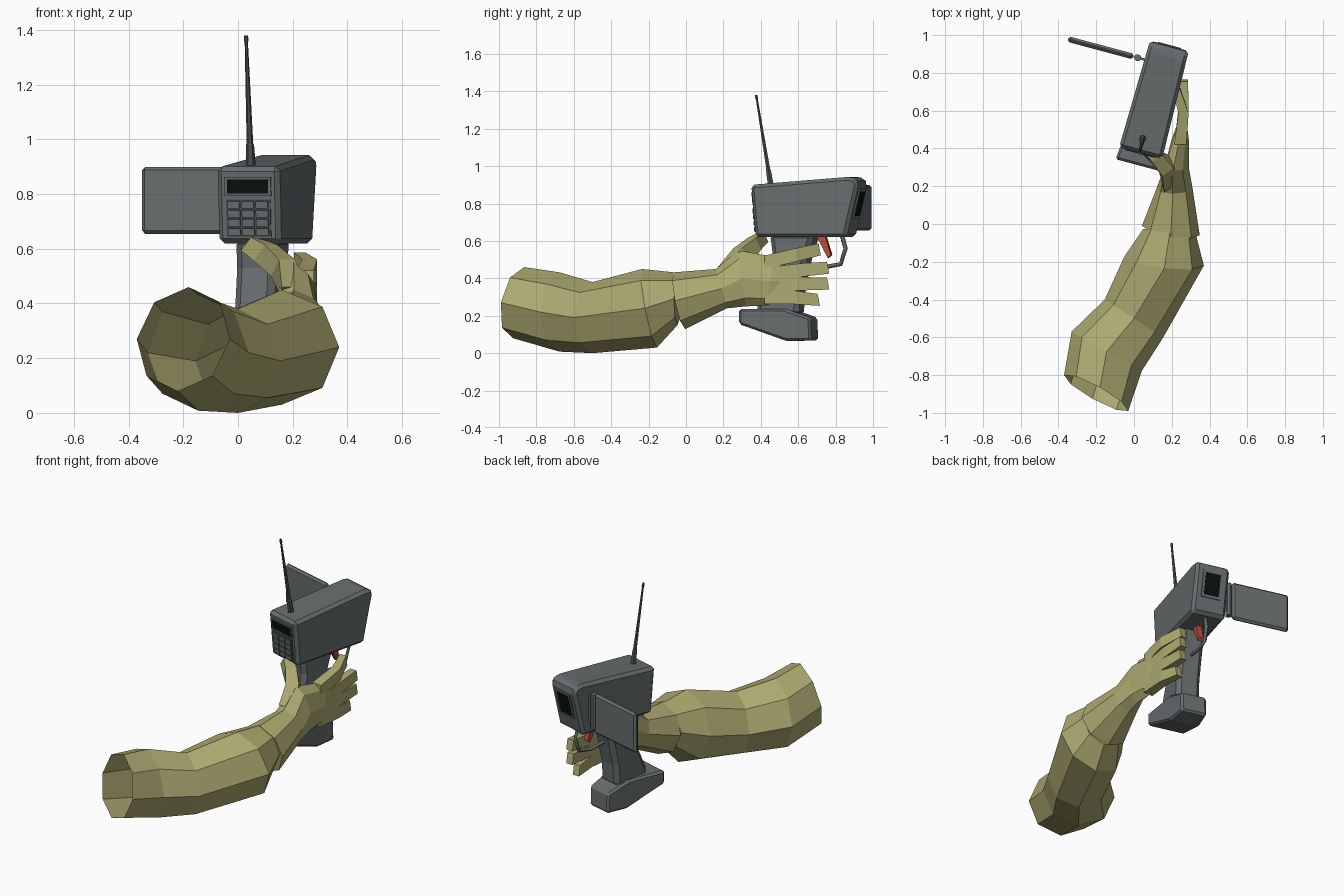
import bpy, bmesh, math
from mathutils import Vector, Matrix

if "Cube" in bpy.data.objects:
    bpy.data.objects.remove(bpy.data.objects["Cube"])

# Device frame: local x = across, local y = forward, turned 15 degrees clockwise
DEV = Matrix.Translation((0.035, 0.375, 0)) @ Matrix.Rotation(math.radians(-15), 4, 'Z')
WORLD = Matrix.Identity(4)


def material(name, rgb):
    m = bpy.data.materials.new(name)
    m.diffuse_color = (*rgb, 1)
    m.use_nodes = True
    m.node_tree.nodes["Principled BSDF"].inputs["Base Color"].default_value = m.diffuse_color
    return m


OLIVE = material("olive_skin", (0.42, 0.40, 0.165))
GREY = material("casing_grey", (0.135, 0.155, 0.158))
DARK = material("dark_grey", (0.075, 0.085, 0.088))
BLACK = material("black_glass", (0.004, 0.005, 0.005))
RED = material("trigger_red", (0.48, 0.07, 0.045))


def finish(name, bm, mat, matrix, bevel=0):
    bmesh.ops.recalc_face_normals(bm, faces=bm.faces)
    me = bpy.data.meshes.new(name)
    bm.to_mesh(me)
    bm.free()
    me.materials.append(mat)
    ob = bpy.data.objects.new(name, me)
    bpy.context.collection.objects.link(ob)
    ob.matrix_world = matrix
    if bevel:
        b = ob.modifiers.new("chamfer", 'BEVEL')
        b.width, b.segments, b.limit_method = bevel, 1, 'ANGLE'
        b.angle_limit = math.radians(40)
    return ob


def loft(name, sections, n, mat, matrix=WORLD, start=True, end=True):
    """Skin rings; each section is (centre, side half-vector, up half-vector or height)."""
    bm = bmesh.new()
    rings = []
    phase, grow = (math.pi / 4, math.sqrt(2)) if n == 4 else (0, 1)
    for c, side, up in sections:
        s = Vector((*side, 0)) if len(side) == 2 else Vector(side)
        u = Vector(up) if isinstance(up, tuple) else Vector((0, 0, up))
        rings.append([bm.verts.new(Vector(c) + grow * (s * math.cos(a) + u * math.sin(a)))
                      for a in (phase + i * math.tau / n for i in range(n))])
    for a, b in zip(rings, rings[1:]):
        for i in range(n):
            j = (i + 1) % n
            bm.faces.new((a[i], a[j], b[j], b[i]))
    if start:
        bm.faces.new(rings[0])
    if end:
        bm.faces.new(rings[-1])
    return finish(name, bm, mat, matrix)


def prism(name, profile, width, mat, bevel=0):
    """Side profile (forward, z) extruded across; width is a half-width function of (forward, z)."""
    bm = bmesh.new()
    sides = [[bm.verts.new((s * width(v, z), v, z)) for v, z in profile] for s in (-1, 1)]
    bm.faces.new(sides[0])
    bm.faces.new(sides[1])
    for i in range(len(profile)):
        j = (i + 1) % len(profile)
        bm.faces.new((sides[0][i], sides[0][j], sides[1][j], sides[1][i]))
    return finish(name, bm, mat, DEV, bevel)


def box(name, centre, size, mat, tilt=0, bevel=0):
    bm = bmesh.new()
    bmesh.ops.create_cube(bm, size=1)
    bmesh.ops.scale(bm, vec=size, verts=bm.verts)
    m = DEV @ Matrix.Translation(centre) @ Matrix.Rotation(tilt, 4, 'X')
    return finish(name, bm, mat, m, bevel)


# Sleeve: open eight-sided forearm
loft("forearm", [
    ((-0.20, -0.895, 0.27), (0.17, -0.095), (0.02, 0.03, 0.19)),
    ((-0.145, -0.675, 0.22), (0.185, -0.105), 0.212),
    ((0.00, -0.50, 0.19), (0.155, -0.10), 0.19),
    ((0.16, -0.195, 0.24), (0.21, -0.025), (0, -0.04, 0.21)),
    ((0.19, -0.045, 0.29), (0.14, -0.02), 0.14)], 8, OLIVE, start=False)

# Hand: cuff, wrist and flat palm
loft("hand", [
    ((0.195, -0.035, 0.28), (0.153, -0.025), (0, -0.03, 0.152)),
    ((0.215, 0.19, 0.345), (0.095, 0.0), (-0.01, -0.03, 0.105)),
    ((0.225, 0.30, 0.40), (0.065, 0.0), (-0.02, -0.02, 0.15)),
    ((0.245, 0.45, 0.385), (0.045, 0.0), (0, 0.02, 0.13)),
    ((0.252, 0.51, 0.385), (0.03, 0.0), (0, 0.02, 0.11))], 8, OLIVE)

# Fingers: name, root z, tip y, tip z, tip x
for name, z0, y1, z1, x1 in (("index_finger", 0.485, 0.715, 0.555, 0.225),
                             ("middle_finger", 0.42, 0.76, 0.457, 0.265),
                             ("ring_finger", 0.36, 0.76, 0.372, 0.265),
                             ("little_finger", 0.30, 0.71, 0.285, 0.255)):
    ym, zm = (0.42 + y1) / 2 + 0.02, (z0 + z1) / 2 + 0.005
    loft(name, [((0.245, 0.42, z0), (0.032, 0), 0.036),
                ((0.262, ym, zm), (0.027, 0), 0.036),
                ((x1, y1, z1), (0.021, 0), (0, -0.006, 0.032))], 4, OLIVE)

# Thumb wrapping behind the grip
loft("thumb", [((0.20, 0.24, 0.44), (0.04, 0.02), (0.0, -0.05, 0.02)),
               ((0.165, 0.31, 0.53), (0.03, 0.022), (0.015, -0.035, 0.03)),
               ((0.10, 0.365, 0.585), (0.022, 0.022), (0.02, -0.015, 0.03)),
               ((0.045, 0.41, 0.618), (0.016, 0.02), (0.018, -0.01, 0.024))], 4, OLIVE)

# Main casing
prism("casing", [(0, 0.90), (0.53, 0.942), (0.575, 0.936), (0.592, 0.905), (0.525, 0.62), (0.025, 0.62)],
      lambda v, z: 0.118 - 0.012 * v / 0.6, GREY, 0.02)

# Grip and weighted foot
prism("grip", [(0.09, 0.64), (0.105, 0.53), (0.08, 0.40), (0.02, 0.26), (0.02, 0.2),
               (0.25, 0.2), (0.26, 0.34), (0.295, 0.50), (0.34, 0.64)],
      lambda v, z: 0.074, GREY, 0.025)
prism("grip_foot", [(-0.065, 0.237), (0.18, 0.237), (0.32, 0.19), (0.325, 0.068),
                    (0.19, 0.065), (-0.065, 0.155)],
      lambda v, z: 0.12 - 0.04 * (v + 0.065) / 0.39, GREY, 0.012)

# Trigger and its guard
prism("trigger", [(0.335, 0.63), (0.385, 0.63), (0.418, 0.525), (0.40, 0.51)], lambda v, z: 0.016, RED)
cu = bpy.data.curves.new("trigger_guard", 'CURVE')
cu.dimensions, cu.bevel_depth, cu.bevel_resolution = '3D', 0.012, 0
cu.use_fill_caps = True
guard_path = [(0.475, 0.63), (0.495, 0.56), (0.468, 0.476), (0.38, 0.46), (0.27, 0.48)]
sp = cu.splines.new('POLY')
sp.points.add(len(guard_path) - 1)
for p, (v, z) in zip(sp.points, guard_path):
    p.co = (0, v, z, 1)
cu.materials.append(GREY)
guard = bpy.data.objects.new("trigger_guard", cu)
bpy.context.collection.objects.link(guard)
guard.matrix_world = DEV

# Rear panel: display and keypad
TILT = 0.089
rear = lambda z: 0.025 * (0.90 - z) / 0.28
box("display_frame", (0, rear(0.828), 0.828), (0.175, 0.012, 0.07), GREY, TILT)
box("display", (0, rear(0.828) - 0.005, 0.828), (0.155, 0.008, 0.052), BLACK, TILT)
box("keypad_plate", (0, rear(0.712), 0.712), (0.168, 0.01, 0.138), DARK, TILT)
for row in range(4):
    for col in range(3):
        z = 0.761 - row * 0.033
        box(f"key_{row}_{col}", ((col - 1) * 0.053, rear(z) - 0.006, z), (0.046, 0.012, 0.026), GREY, TILT)

# Front window
front = lambda z: 0.525 + 0.067 * (z - 0.62) / 0.285
box("window_frame", (0, front(0.80), 0.80), (0.125, 0.014, 0.165), GREY, -0.23)
box("window", (0, front(0.80) + 0.005, 0.80), (0.095, 0.009, 0.135), BLACK, -0.23)

# Open side door on its hinge
box("side_door", (-0.348, 0.484, 0.777), (0.36, 0.03, 0.245), GREY, 0, 0.012)
loft("door_hinge", [((-0.146, 0.484, z), (0.019, 0), (0, 0.019, 0)) for z in (0.67, 0.885)], 8, GREY, DEV)
box("hinge_arm", (-0.13, 0.484, 0.777), (0.05, 0.012, 0.16), GREY)

# Antenna leaning back, with a thick socket and a small tip
loft("antenna", [((0.047 - 0.035 * (z - 0.89) / 0.98, 0.455 - 0.163 * (z - 0.89), z), (r, 0), (0, r, 0))
                 for z, r in ((0.88, 0.019), (0.98, 0.015), (0.985, 0.012),
                              (1.355, 0.006), (1.36, 0.009), (1.38, 0.007))], 6, DARK)
